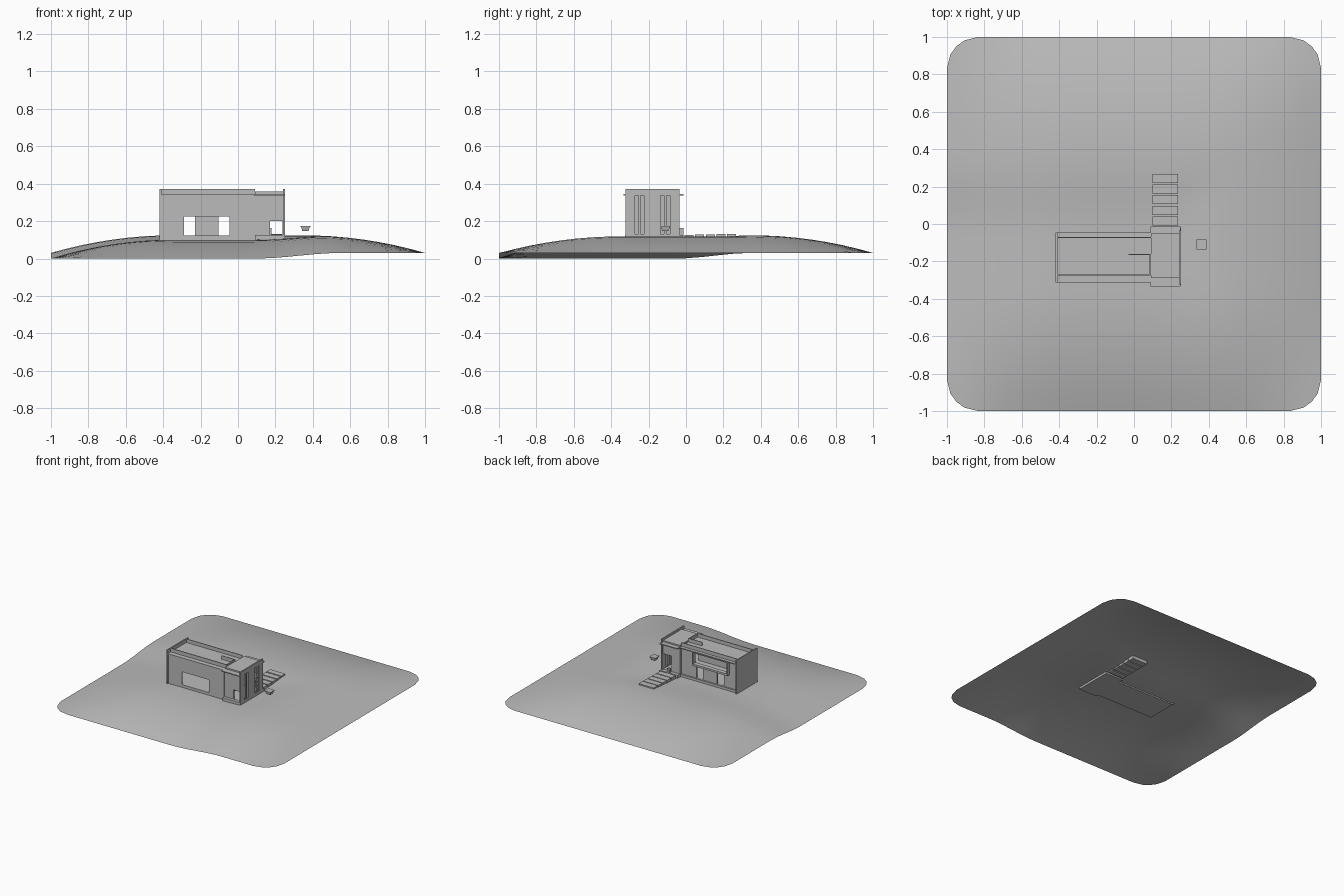
import bpy, bmesh, math
from mathutils import Vector

if "Cube" in bpy.data.objects:
    bpy.data.objects.remove(bpy.data.objects["Cube"])

grey = bpy.data.materials.new("plain grey")
grey.diffuse_color = (0.5, 0.5, 0.5, 1)
grey.use_nodes = True
grey.node_tree.nodes["Principled BSDF"].inputs["Base Color"].default_value = grey.diffuse_color


def finish(bm, name):
    bmesh.ops.recalc_face_normals(bm, faces=bm.faces[:])
    me = bpy.data.meshes.new(name)
    bm.to_mesh(me)
    bm.free()
    me.materials.append(grey)
    ob = bpy.data.objects.new(name, me)
    bpy.context.collection.objects.link(ob)
    return ob


def box(name, x0, x1, y0, y1, z0, z1, taper=1.0):
    bm = bmesh.new()
    bmesh.ops.create_cube(bm, size=1)
    for v in bm.verts:
        k = taper if v.co.z < 0 else 1
        v.co = ((x0 + x1) / 2 + v.co.x * (x1 - x0) * k,
                (y0 + y1) / 2 + v.co.y * (y1 - y0) * k,
                (z0 + z1) / 2 + v.co.z * (z1 - z0))
    return finish(bm, name)


def wall(name, axis, at, thick, u0, u1, z0, z1, holes=()):
    """Upright wall along x or y, with rectangular holes (u0, u1, z0, z1)."""
    us = sorted({u0, u1, *[h[0] for h in holes], *[h[1] for h in holes]})
    zs = sorted({z0, z1, *[h[2] for h in holes], *[h[3] for h in holes]})
    bm = bmesh.new()
    place = lambda u, z: (u, at, z) if axis == 'x' else (at, u, z)
    grid = {(u, z): bm.verts.new(place(u, z)) for u in us for z in zs}
    for a, b in zip(us, us[1:]):
        for c, d in zip(zs, zs[1:]):
            cu, cz = (a + b) / 2, (c + d) / 2
            if not any(h[0] < cu < h[1] and h[2] < cz < h[3] for h in holes):
                bm.faces.new([grid[p] for p in ((a, c), (b, c), (b, d), (a, d))])
    bmesh.ops.delete(bm, geom=[v for v in bm.verts if not v.link_faces], context='VERTS')
    ext = bmesh.ops.extrude_face_region(bm, geom=bm.faces[:], use_keep_orig=True)
    move = Vector((0, thick, 0)) if axis == 'x' else Vector((thick, 0, 0))
    for v in ext['geom']:
        if isinstance(v, bmesh.types.BMVert):
            v.co += move
    return finish(bm, name)


# Hill: rounded-square sheet with a flat crown and drooping rim
def ease(t):
    t = min(max(t, 0), 1)
    return t * t * (3 - 2 * t)


def fall(u):
    return 1 - max(0, (abs(u) - 0.35) / 0.65) ** 2


bm = bmesh.new()
bmesh.ops.create_grid(bm, x_segments=24, y_segments=24, size=1)
for v in bm.verts:
    x, y = v.co.x, v.co.y
    rise = max(ease((x - 0.1) / 0.45), ease((y + 0.05) / 0.4))
    rim, crown = 0.03 * rise, 0.1 + 0.024 * rise
    v.co.z = rim + (crown - rim) * fall(x) * fall(y)
    c, r = 0.83, 0.17
    dx, dy = (abs(x) - c) / r, (abs(y) - c) / r
    if dx > 0 and dy > 0:
        k = max(dx, dy) / math.hypot(dx, dy)
        v.co.x = math.copysign(c + r * dx * k, x)
        v.co.y = math.copysign(c + r * dy * k, y)
for f in bm.faces:
    f.smooth = True
finish(bm, "hill")

# Main block
box("main_floor", -0.42, 0.09, -0.305, -0.06, 0.09, 0.12)
wall("main_front_wall", 'x', -0.305, 0.01, -0.41, 0.09, 0.12, 0.335,
     [(-0.29, -0.045, 0.122, 0.225)])
wall("main_back_wall", 'x', -0.08, 0.01, -0.41, 0.09, 0.12, 0.335,
     [(-0.29, -0.23, 0.122, 0.225), (-0.105, -0.045, 0.122, 0.225),
      (-0.33, -0.03, 0.24, 0.315)])
wall("main_end_wall", 'y', -0.42, 0.01, -0.313, -0.045, 0.09, 0.372)
box("upper_floor", -0.41, 0.09, -0.295, -0.08, 0.226, 0.234)
box("main_roof", -0.41, 0.09, -0.313, -0.045, 0.335, 0.343)

# Balcony recess frame at the back
box("balcony_floor", -0.34, -0.02, -0.07, -0.045, 0.225, 0.24)
for x in (-0.34, -0.03):
    box("balcony_side", x, x + 0.01, -0.07, -0.045, 0.24, 0.335)
wall("balcony_inner_wall", 'x', -0.14, 0.008, -0.34, -0.02, 0.234, 0.335)

# Roof parapets with a notch beside the tower
box("front_parapet", -0.41, 0.09, -0.275, -0.268, 0.343, 0.372)
box("back_parapet", -0.41, 0.09, -0.076, -0.07, 0.343, 0.372)
box("notch_parapet_side", 0.084, 0.09, -0.268, -0.16, 0.343, 0.372)
box("notch_parapet_back", -0.03, 0.084, -0.166, -0.16, 0.343, 0.372)

# Entrance tower
box("tower_floor", 0.09, 0.25, -0.325, -0.02, 0.09, 0.125)
wall("tower_front_wall", 'x', -0.3, 0.01, 0.09, 0.24, 0.125, 0.338,
     [(0.17, 0.239, 0.127, 0.2)])
wall("tower_back_wall", 'x', -0.06, 0.01, 0.09, 0.24, 0.125, 0.338,
     [(0.165, 0.239, 0.127, 0.25)])
wall("tower_inner_wall", 'y', 0.09, 0.008, -0.29, -0.06, 0.12, 0.338)
slits = [(a, a + 0.019, 0.13, 0.338) for a in (-0.273, -0.244, -0.137, -0.105)]
wall("tower_slit_wall", 'y', 0.24, 0.01, -0.323, -0.035, 0.12, 0.372, slits)
box("tower_cornice", 0.088, 0.249, -0.334, -0.014, 0.338, 0.346)
box("tower_roof", 0.09, 0.24, -0.29, -0.05, 0.346, 0.357)
box("entrance_post", 0.16, 0.178, -0.034, -0.014, 0.12, 0.162)

# Path slabs behind the entrance
for i in range(5):
    y = -0.008 + i * 0.057
    box("path_slab", 0.1, 0.235, y, y + 0.048, 0.095, 0.127 + 0.001 * i)

# Small raised letter-box beside the tower
box("small_box", 0.338, 0.383, -0.133, -0.087, 0.147, 0.168, 0.75)
box("small_box_lid", 0.333, 0.387, -0.137, -0.084, 0.168, 0.174)
